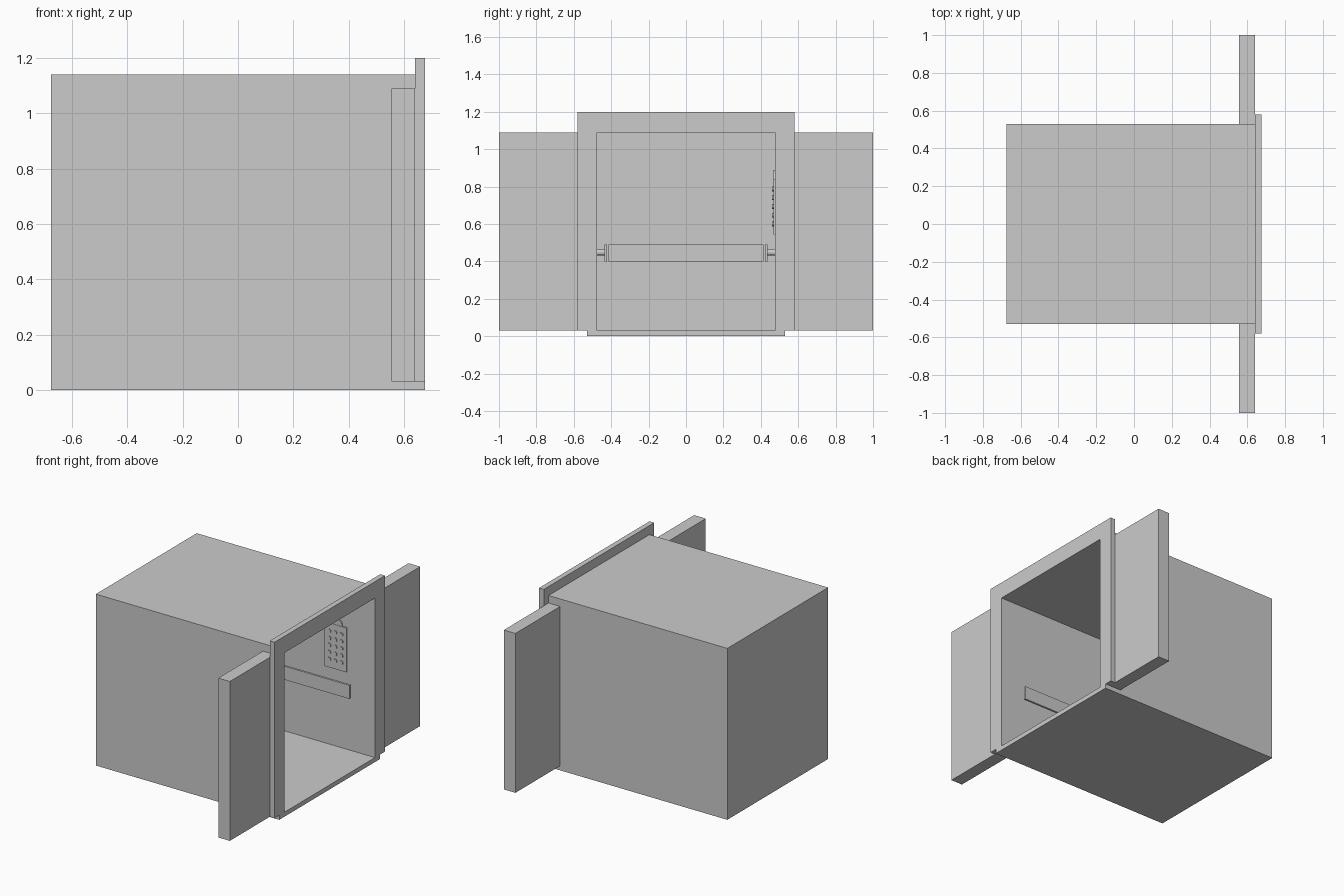
import bpy, bmesh
from math import pi, sin, cos

if "Cube" in bpy.data.objects:
    bpy.data.objects.remove(bpy.data.objects["Cube"])


def finish(bm, name):
    bmesh.ops.recalc_face_normals(bm, faces=bm.faces)
    me = bpy.data.meshes.new(name)
    bm.to_mesh(me)
    bm.free()
    ob = bpy.data.objects.new(name, me)
    bpy.context.collection.objects.link(ob)
    return ob


def box(name, x, y, z):
    bm = bmesh.new()
    bmesh.ops.create_cube(bm, size=1)
    for v in bm.verts:
        v.co = [lo + (c + 0.5) * (hi - lo) for c, (lo, hi) in zip(v.co, (x, y, z))]
    return finish(bm, name)


def extrude(name, points, offset):
    bm = bmesh.new()
    face = bm.faces.new([bm.verts.new(p) for p in points])
    new = bmesh.ops.extrude_face_region(bm, geom=[face], use_keep_orig=True)["geom"]
    bmesh.ops.translate(bm, vec=offset, verts=[g for g in new if isinstance(g, bmesh.types.BMVert)])
    return finish(bm, name)


def disc(name, x, y, z, r, depth, axis="Y", start=0.0, sweep=2 * pi, n=12):
    full = sweep > 6
    angles = [start + sweep * i / n for i in range(n if full else n + 1)]
    if axis == "Y":
        pts = [(x + r * cos(a), y, z + r * sin(a)) for a in angles]
        return extrude(name, pts, (0, depth, 0))
    pts = [(x, y + r * cos(a), z + r * sin(a)) for a in angles]
    return extrude(name, pts, (depth, 0, 0))


def cut(target, cutter):
    cutter.hide_render = True
    mod = target.modifiers.new("cut", "BOOLEAN")
    mod.operation, mod.solver, mod.object = "DIFFERENCE", "EXACT", cutter
    bpy.context.view_layer.objects.active = target
    bpy.ops.object.modifier_apply(modifier=mod.name)
    bpy.data.objects.remove(cutter)


# Hollow cabin, open towards +x, with a slot for the sliding doors
cabin = box("cabin", (-0.675, 0.64), (-0.53, 0.53), (0, 1.14))
cut(cabin, box("cavity_cutter", (-0.62, 0.8), (-0.475, 0.475), (0.03, 1.09)))
cut(cabin, box("slot_cutter", (0.555, 0.8), (-0.7, 0.7), (0.03, 1.09)))
box("door_sill", (0.64, 0.675), (-0.53, 0.53), (0, 0.03))

# Three-sided door surround
outline = [(-0.58, 0.03), (-0.58, 1.2), (0.58, 1.2), (0.58, 0.03),
           (0.475, 0.03), (0.475, 1.09), (-0.475, 1.09), (-0.475, 0.03)]
extrude("door_frame", [(0.64, y, z) for y, z in outline], (0.035, 0, 0))

# Doors slid open, side handrails and their brackets
for s, side in ((-1, "left"), (1, "right")):
    def span(a, b):
        return tuple(sorted((s * a, s * b)))
    box(side + "_door", (0.555, 0.64), span(0.475, 1.0), (0.03, 1.09))
    box(side + "_handrail", (-0.54, 0.525), span(0.422, 0.436), (0.40, 0.49))
    for x in (-0.4, 0.0, 0.4):
        disc(side + "_rail_bracket", x, s * 0.436, 0.448, 0.017, s * 0.039)

# Back handrail
box("back_handrail", (-0.581, -0.567), (-0.415, 0.415), (0.40, 0.49))
for y in (-0.3, 0.0, 0.3):
    disc("back_rail_bracket", -0.62, y, 0.448, 0.017, 0.039, axis="X")

# Control panel with domed indicator and button grid
box("control_panel", (0.31, 0.47), (0.467, 0.475), (0.545, 0.84))
disc("floor_indicator", 0.39, 0.475, 0.84, 0.048, -0.006, start=0, sweep=pi)
for row in range(5):
    for col in range(3):
        disc("floor_button", 0.345 + col * 0.045, 0.467, 0.60 + row * 0.047, 0.013, -0.006)
